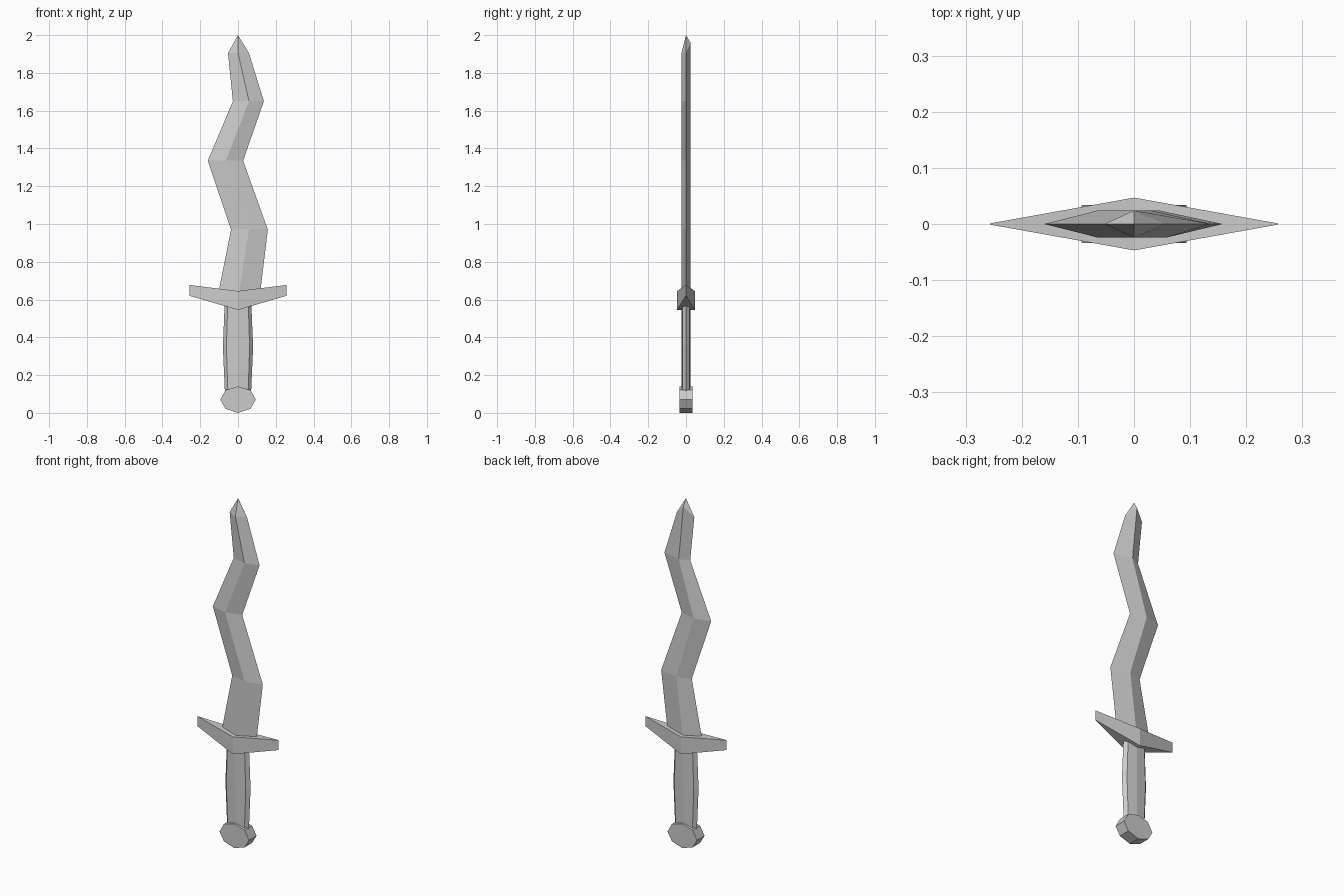
import bpy, bmesh

if "Cube" in bpy.data.objects:
    bpy.data.objects.remove(bpy.data.objects["Cube"])


def loft(name, rings, tip=None):
    """Skin a stack of equal-length point rings, capping the open ends."""
    bm = bmesh.new()
    loops = [[bm.verts.new(p) for p in ring] for ring in rings]
    n = len(loops[0])
    for a, b in zip(loops, loops[1:]):
        for i in range(n):
            j = (i + 1) % n
            bm.faces.new((a[i], a[j], b[j], b[i]))
    bm.faces.new(loops[0][::-1])
    if tip:
        t = bm.verts.new(tip)
        for i in range(n):
            bm.faces.new((loops[-1][i], loops[-1][(i + 1) % n], t))
    else:
        bm.faces.new(loops[-1])
    bmesh.ops.recalc_face_normals(bm, faces=bm.faces)
    mesh = bpy.data.meshes.new(name)
    bm.to_mesh(mesh)
    bm.free()
    obj = bpy.data.objects.new(name, mesh)
    bpy.context.collection.objects.link(obj)
    return obj


# Wavy blade: left edge, front ridge, right edge, back ridge, z, back ridge z
T = 0.024
stations = [
    (-0.111, 0.0, 0.113, 0.0, 0.60, 0.60),
    (-0.037, 0.058, 0.158, 0.045, 0.97, 0.97),
    (-0.16, -0.065, 0.027, -0.065, 1.335, 1.335),
    (-0.027, 0.058, 0.137, 0.03, 1.65, 1.65),
    (-0.053, 0.0, 0.058, 0.0, 1.905, 1.96),
]
# the upper right edge and back ridge sit at the last station
loft("blade", [[(l, 0, z), (f, -T, z), (r, 0, z), (b, T, zb)]
               for l, f, r, b, z, zb in stations], tip=(0, 0, 2.0))

# Cross guard: diamond in plan, arms swept upward, folded at the centre
W, D = 0.257, 0.047
for_sections = [(-W, 0.001, 0.62, 0.677), (0, D, 0.545, 0.645), (W, 0.001, 0.62, 0.677)]
guard = loft("cross_guard", [[(x, -d, lo), (x, d, lo), (x, d, hi), (x, -d, hi)]
                             for x, d, lo, hi in for_sections])

# Grip: flattened octagon, slightly swollen in the middle
section = [(1, 0), (0.77, 0.018), (0, T), (-0.77, 0.018),
           (-1, 0), (-0.77, -0.018), (0, -T), (0.77, -0.018)]
loft("grip", [[(x * w, y, z) for x, y in section]
              for z, w in ((0.10, 0.069), (0.35, 0.08), (0.59, 0.07))])

# Pommel: octagonal disc facing the front
outline = [(0, 0), (0.066, 0.022), (0.094, 0.07), (0.066, 0.121),
           (0, 0.14), (-0.066, 0.121), (-0.094, 0.07), (-0.066, 0.022)]
loft("pommel", [[(x, y, z) for x, z in outline] for y in (-0.034, 0.034)])
